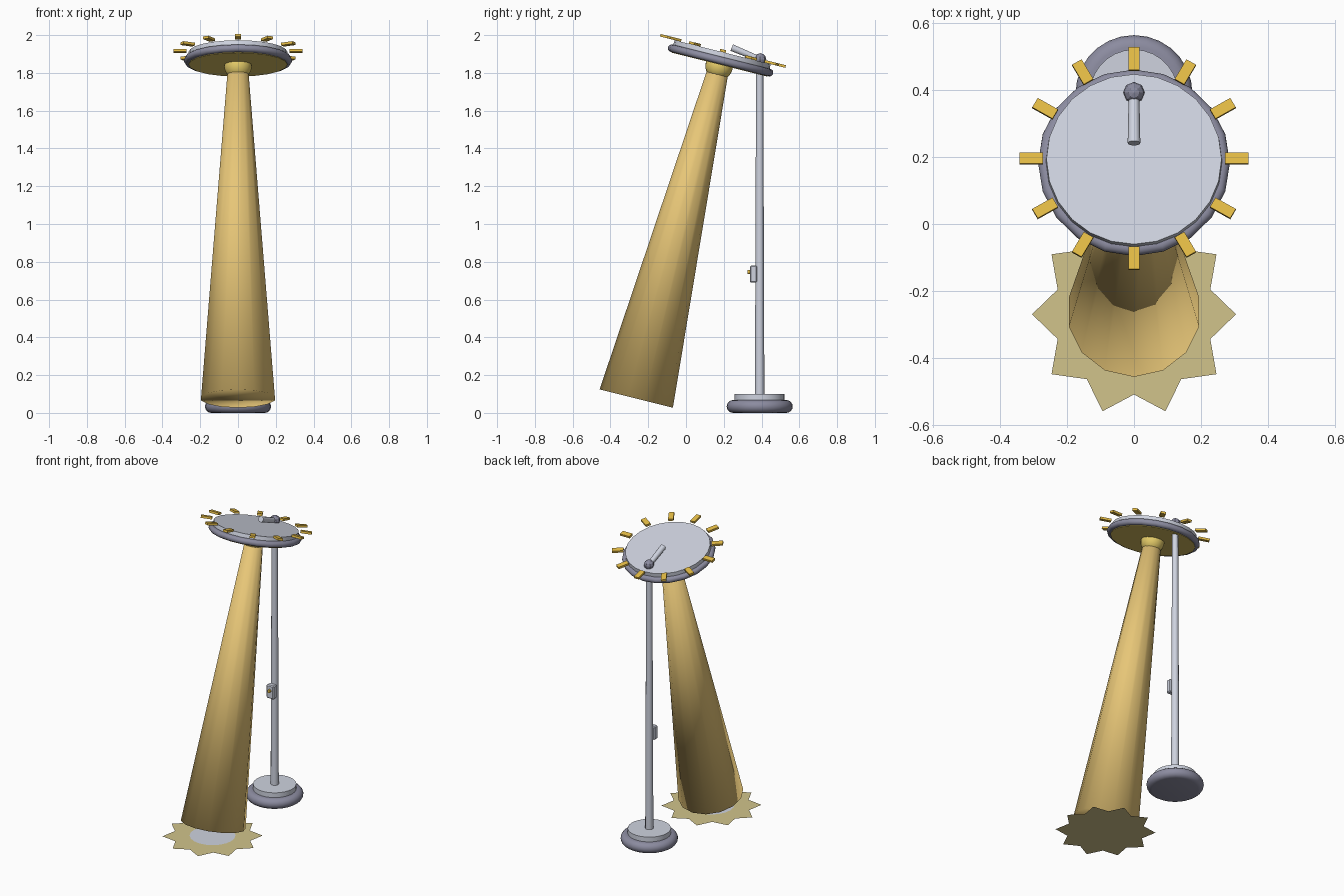
import bpy, bmesh, math
from mathutils import Matrix, Vector

old = bpy.data.objects.get("Cube")
if old:
    bpy.data.objects.remove(old, do_unlink=True)


def material(name, rgb):
    m = bpy.data.materials.new(name)
    m.use_nodes = True
    m.diffuse_color = (*rgb, 1)
    m.node_tree.nodes["Principled BSDF"].inputs["Base Color"].default_value = (*rgb, 1)
    return m


PALE = material("pale grey metal", (0.62, 0.65, 0.74))
DARK = material("dark mauve metal", (0.26, 0.26, 0.35))
GOLD = material("gold", (0.78, 0.50, 0.06))
BEAM = material("warm beam", (0.82, 0.58, 0.19))
GLOW = material("yellow glow", (0.78, 0.60, 0.14))
POOL = material("light pool", (0.64, 0.55, 0.26))

POST_Y = 0.39
TILT = math.radians(14)
# Frame of the tilted head: its z axis is the beam axis
HEAD = Matrix.Translation((0, 0.183, 1.866)) @ Matrix.Rotation(-TILT, 4, "X")
POST = Matrix.Translation((0, POST_Y, 0))


def finish(name, bm, mat, frame=Matrix(), smooth=None):
    """smooth: None = flat, otherwise the sharp-edge angle in degrees."""
    bmesh.ops.recalc_face_normals(bm, faces=bm.faces)
    me = bpy.data.meshes.new(name)
    bm.to_mesh(me)
    bm.free()
    me.materials.append(mat)
    ob = bpy.data.objects.new(name, me)
    bpy.context.collection.objects.link(ob)
    ob.matrix_world = frame
    if smooth is not None:
        bpy.ops.object.select_all(action="DESELECT")
        ob.select_set(True)
        bpy.context.view_layer.objects.active = ob
        bpy.ops.object.shade_smooth_by_angle(angle=math.radians(smooth))
    return ob


def lathe(name, profile, mat, frame=Matrix(), sides=20, smooth=40, turn=0.0):
    """Closed round solid from (radius, height) points, bottom to top."""
    bm = bmesh.new()
    rings = []
    for r, z in profile:
        rings.append([bm.verts.new((r * math.cos(turn + math.tau * i / sides),
                                    r * math.sin(turn + math.tau * i / sides), z))
                      for i in range(sides)])
    for a, b in zip(rings, rings[1:]):
        for i in range(sides):
            j = (i + 1) % sides
            bm.faces.new((a[i], a[j], b[j], b[i]))
    bm.faces.new(rings[0][::-1])
    bm.faces.new(rings[-1])
    return finish(name, bm, mat, frame, smooth)


def box(name, size, mat, frame, bevel=0.0):
    bm = bmesh.new()
    bmesh.ops.create_cube(bm, size=1)
    bmesh.ops.scale(bm, vec=size, verts=bm.verts)
    if bevel:
        bmesh.ops.bevel(bm, geom=bm.edges[:], offset=bevel, segments=1, affect="EDGES")
    return finish(name, bm, mat, frame)


def ball(name, radius, mat, frame, sides, rings, smooth=None):
    bm = bmesh.new()
    bmesh.ops.create_uvsphere(bm, u_segments=sides, v_segments=rings, radius=radius)
    return finish(name, bm, mat, frame, smooth)


def flat_shape(name, points, z, mat, centre):
    bm = bmesh.new()
    bm.faces.new([bm.verts.new((x, y, z)) for x, y in points])
    return finish(name, bm, mat, Matrix.Translation(centre))


def rounded(radius, half, centre, steps=8):
    """Half-round edge profile for rims."""
    return [(radius - half + half * math.cos(a), centre + half * math.sin(a))
            for a in (math.pi * (k / steps - 0.5) for k in range(steps + 1))]


# Stand: rounded foot, plate and post
lathe("foot", rounded(0.175, 0.034, 0.034), DARK, POST, sides=28, smooth=60)
lathe("foot_plate", [(0.132, 0.06), (0.132, 0.1)], PALE, POST, sides=28)
lathe("post", [(0.025, 0.09), (0.019, 1.87)], PALE, POST, sides=12)

# Switch on the post
box("switch_box", (0.055, 0.038, 0.09), PALE, Matrix.Translation((0, 0.357, 0.735)), 0.006)
lathe("switch_button", [(0.011, 0), (0.011, 0.014)], GOLD,
      Matrix.Translation((0, 0.34, 0.745)) @ Matrix.Rotation(math.pi / 2, 4, "X"), sides=10)

# Head: dish, rim and glowing underside
lathe("head_dish", [(0.265, -0.005), (0.262, 0.045)], PALE, HEAD, sides=24)
lathe("head_rim", rounded(0.287, 0.02, 0), DARK, HEAD, sides=20, smooth=60)
lathe("head_lens", [(0.262, -0.023), (0.262, -0.015)], GLOW, HEAD, sides=20)

# Twelve marker bars around the head
for i in range(12):
    turn = Matrix.Rotation(math.tau * i / 12, 4, "Z")
    box(f"marker_bar_{i + 1}", (0.07, 0.033, 0.014), GOLD,
        HEAD @ turn @ Matrix.Translation((0.307, 0, 0.052)))

# Joint ball and arm on top of the head
ball("joint_ball", 0.032, DARK, Matrix.Translation((0, POST_Y + 0.003, 1.872)), 8, 6)
start, end = Vector((0, POST_Y, 1.872)), Vector((0, 0.242, 1.934))
aim = (end - start).to_track_quat("Z", "Y").to_matrix().to_4x4()
lathe("joint_arm", [(0.016, 0), (0.019, (end - start).length)], PALE,
      Matrix.Translation(start) @ aim, sides=10)

# Bulb and beam
ball("bulb", 0.073, GLOW, HEAD @ Matrix.Translation((0, 0, -0.032)), 16, 10, 60)
lathe("beam", [(0.2, -1.845), (0.054, -0.03)], BEAM, HEAD,
      sides=14, smooth=180, turn=math.pi / 2)

# Pool of light on the ground: ten-pointed star with a pale centre
star = [((0.24 if i % 2 else 0.305) * math.cos(math.pi * i / 10),
         (0.24 if i % 2 else 0.305) * math.sin(math.pi * i / 10)) for i in range(20)]
disc = [(0.14 * math.cos(math.tau * i / 20), 0.14 * math.sin(math.tau * i / 20))
        for i in range(20)]
flat_shape("pool_star", star, 0.001, POOL, (0, -0.27, 0))
flat_shape("pool_centre", disc, 0.004, PALE, (0, -0.27, 0))
